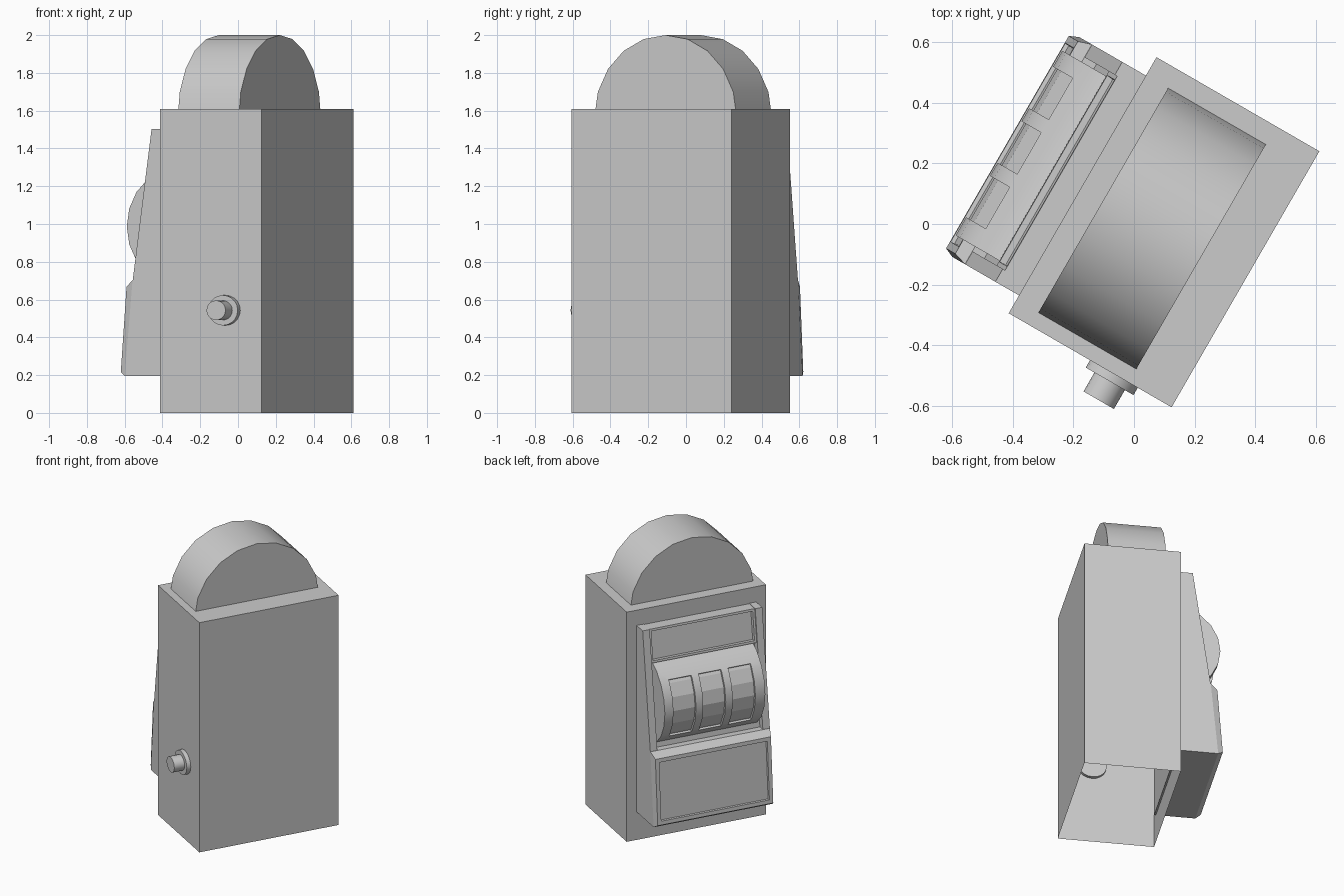
import bpy, bmesh, math
from math import cos, sin, radians

if "Cube" in bpy.data.objects:
    bpy.data.objects.remove(bpy.data.objects["Cube"])

TURN = radians(240)      # whole machine is turned about z
CX = -0.025              # local centre line of the front panel


def finish(name, bm, smooth=False):
    bmesh.ops.recalc_face_normals(bm, faces=bm.faces)
    me = bpy.data.meshes.new(name)
    bm.to_mesh(me)
    bm.free()
    ob = bpy.data.objects.new(name, me)
    bpy.context.collection.objects.link(ob)
    ob.rotation_euler.z = TURN
    if smooth:
        bpy.ops.object.select_all(action='DESELECT')
        ob.select_set(True)
        bpy.context.view_layer.objects.active = ob
        bpy.ops.object.shade_smooth_by_angle(angle=radians(30))
    return ob


def prism(name, pts, lo, hi, axis='X', smooth=False):
    """Extrude a profile: (y, z) points along X or (x, z) points along Y."""
    bm = bmesh.new()
    put = (lambda p, t: (t, p[0], p[1])) if axis == 'X' else (lambda p, t: (p[0], t, p[1]))
    a = [bm.verts.new(put(p, lo)) for p in pts]
    b = [bm.verts.new(put(p, hi)) for p in pts]
    n = len(pts)
    for i in range(n):
        bm.faces.new((a[i], a[(i + 1) % n], b[(i + 1) % n], b[i]))
    bm.faces.new(a)
    bm.faces.new(b)
    return finish(name, bm, smooth)


def framed_block(name, rings, border, depth):
    """Loft rectangles (half width, y/z bottom, y/z top) to the front, then sink a panel."""
    bm = bmesh.new()
    loops = []
    for hw, (y0, z0), (y1, z1) in rings:
        loops.append([bm.verts.new(c) for c in (
            (CX - hw, y0, z0), (CX + hw, y0, z0), (CX + hw, y1, z1), (CX - hw, y1, z1))])
    for a, b in zip(loops, loops[1:]):
        for i in range(4):
            j = (i + 1) % 4
            bm.faces.new((a[i], a[j], b[j], b[i]))
    bm.faces.new(loops[0])
    front = bm.faces.new(loops[-1])
    bmesh.ops.recalc_face_normals(bm, faces=bm.faces)
    bmesh.ops.inset_region(bm, faces=[front], thickness=border)
    bmesh.ops.inset_region(bm, faces=[front], thickness=0.004, depth=-depth)
    return finish(name, bm)


def arc(cy, cz, r, angles):
    return [(cy - r * cos(radians(a)), cz + r * sin(radians(a))) for a in angles]


# cabinet: box with an open underside
bm = bmesh.new()
bmesh.ops.create_cube(bm, size=1)
for v in bm.verts:
    v.co = (-0.026 + v.co.x * 0.976, 0.0995 + v.co.y * 0.621, (v.co.z + 0.5) * 1.61)
bm.normal_update()
bmesh.ops.delete(bm, geom=[f for f in bm.faces if f.normal.z < -0.5], context='FACES_ONLY')
finish("cabinet", bm)

# rounded top
prism("dome_top", arc(-0.017, 1.565, 0.435, range(0, 181, 18)), -0.127, 0.246, 'Y', True)

# side knob and its washer
for name, ry, rz, x0, x1 in (("knob_washer", 0.091, 0.08, 0.44, 0.49),
                             ("side_knob", 0.058, 0.052, 0.47, 0.562)):
    ring = [(0.19 + ry * cos(radians(a)), 0.543 + rz * sin(radians(a))) for a in range(0, 360, 18)]
    prism(name, ring, x0, x1, 'X', True)

# side cheeks of the front panel
cheek = [(-0.2, 0.69), (-0.418, 0.69), (-0.301, 1.503), (-0.2, 1.503)]
for name, s in (("cheek_left", -1), ("cheek_right", 1)):
    x0, x1 = sorted((CX + s * 0.419, CX + s * 0.37))
    prism(name, cheek, x0, x1)

# recessed backing behind the reels
prism("reel_backing", [(-0.2, 0.69), (-0.373, 0.69), (-0.282, 1.32), (-0.2, 1.32)],
      CX - 0.372, CX + 0.372)

# sign at the top of the panel
framed_block("sign_panel", [(0.371, (-0.2, 1.275), (-0.2, 1.5)),
                            (0.371, (-0.324, 1.275), (-0.292, 1.5))], 0.022, 0.022)

# lower block with a chamfered front and sunken panel
framed_block("lower_panel", [(0.419, (-0.2, 0.196), (-0.2, 0.704)),
                             (0.419, (-0.465, 0.196), (-0.417, 0.704)),
                             (0.405, (-0.497, 0.217), (-0.462, 0.667))], 0.037, 0.014)

# reel drum with three shallow windows
DY, DZ, R = -0.181, 0.987, 0.31
drum = prism("reel_drum", arc(DY, DZ, R, range(-90, 91, 18)), CX - 0.352, CX + 0.352, 'X', True)
steps = [-40, -36, -18, 0, 18, 36, 40]
for i in range(3):
    x = CX - 0.004 + (i - 1) * 0.208
    outline = arc(DY, DZ, R - 0.016, steps) + arc(DY, DZ, R + 0.06, steps[::-1])
    cutter = prism(f"window_cutter_{i + 1}", outline, x - 0.079, x + 0.079)
    cutter.hide_render = True
    cutter.hide_viewport = True
    cutter.display_type = 'WIRE'
    mod = drum.modifiers.new("window", 'BOOLEAN')
    mod.operation = 'DIFFERENCE'
    mod.solver = 'EXACT'
    mod.object = cutter
